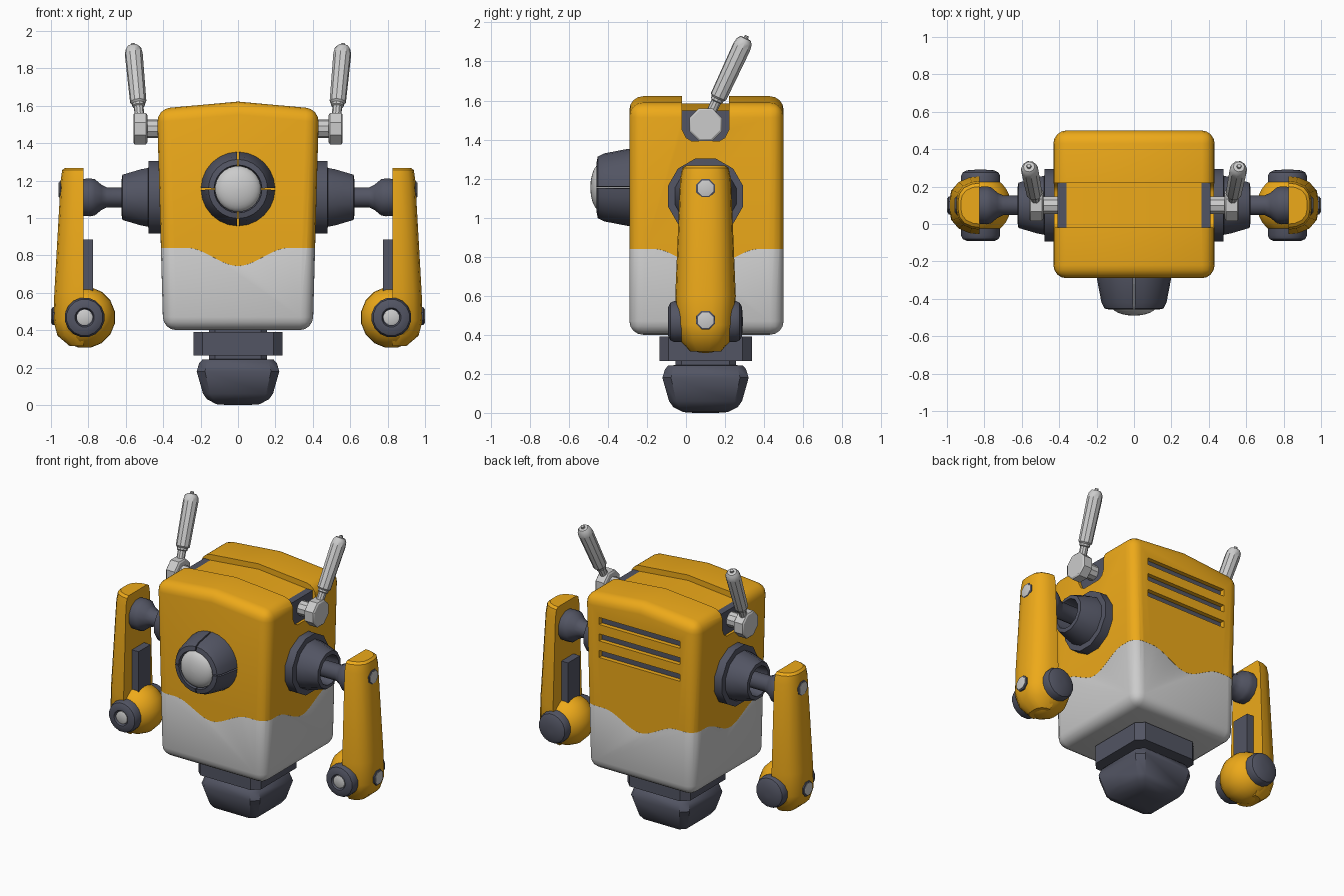
import bpy, bmesh
from math import sin, cos, pi, radians
from mathutils import Vector

if "Cube" in bpy.data.objects:
    bpy.data.objects.remove(bpy.data.objects["Cube"])


def material(name, color):
    m = bpy.data.materials.new(name)
    m.diffuse_color = color
    m.use_nodes = True
    m.node_tree.nodes["Principled BSDF"].inputs["Base Color"].default_value = m.diffuse_color
    return m


YELLOW = material("yellow_paint", (0.85, 0.40, 0.01, 1))
DARK = material("dark_rubber", (0.085, 0.09, 0.125, 1))
CY = 0.105  # depth of the body's centre plane


def finish(name, bm, mat=None):
    bmesh.ops.recalc_face_normals(bm, faces=bm.faces)
    me = bpy.data.meshes.new(name)
    bm.to_mesh(me)
    bm.free()
    ob = bpy.data.objects.new(name, me)
    bpy.context.collection.objects.link(ob)
    if mat:
        me.materials.append(mat)
    return ob


def loft(name, rings, mat=None):
    bm = bmesh.new()
    vs = [[bm.verts.new(p) for p in r] for r in rings]
    n = len(vs[0])
    for a, b in zip(vs, vs[1:]):
        for i in range(n):
            bm.faces.new((a[i], a[(i + 1) % n], b[(i + 1) % n], b[i]))
    bm.faces.new(vs[0])
    bm.faces.new(vs[-1])
    return finish(name, bm, mat)


def lathe(name, profile, origin, axis, sides, mat=None):
    """profile: (radius, distance along axis)"""
    q = Vector(axis).to_track_quat('Z', 'Y')
    o = Vector(origin)
    rings = []
    for r, t in profile:
        ang = [(i + 0.5) * 2 * pi / sides for i in range(sides)]
        rings.append([o + q @ Vector((r * cos(a), r * sin(a), t)) for a in ang])
    return loft(name, rings, mat)


def box(name, xs, ys, zs, mat=None):
    return loft(name, [[(xs[0], ys[0], z), (xs[1], ys[0], z), (xs[1], ys[1], z), (xs[0], ys[1], z)]
                       for z in zs], mat)


def apply_mod(ob, kind, **props):
    m = ob.modifiers.new(kind, kind)
    for k, v in props.items():
        setattr(m, k, v)
    bpy.context.view_layer.objects.active = ob
    bpy.ops.object.modifier_apply(modifier=m.name)


def boolean(ob, cutter, op='DIFFERENCE', keep=False):
    apply_mod(ob, 'BOOLEAN', object=cutter, operation=op, solver='EXACT')
    if not keep:
        bpy.data.objects.remove(cutter)


def body_block(name, mat=None):
    outline = [(-0.40, 0.4), (0.40, 0.4), (0.433, 1.583), (0, 1.622), (-0.433, 1.583)]
    ob = loft(name, [[(x, y, z) for x, z in outline] for y in (-0.29, 0.5)], mat)
    bm = bmesh.new()
    bm.from_mesh(ob.data)
    edges = [e for e in bm.edges if not all(abs(v.co.x) < 0.01 for v in e.verts)]
    bmesh.ops.bevel(bm, geom=edges, offset=0.07, segments=4, profile=0.5, affect='EDGES')
    bmesh.ops.recalc_face_normals(bm, faces=bm.faces)
    bm.to_mesh(ob.data)
    bm.free()
    return ob


# Wavy volume that divides the body into upper shell and lower tub
bm = bmesh.new()
bmesh.ops.create_grid(bm, x_segments=48, y_segments=48, size=0.63)
for v in bm.verts:
    v.co.y += CY
    t = min(abs(v.co.x), abs(v.co.y - CY))
    s = max(0, (0.27 - t) / 0.27)
    v.co.z = 0.84 - 0.097 * s * s * (3 - 2 * s)
ext = bmesh.ops.extrude_face_region(bm, geom=bm.faces[:])
for v in ext["geom"]:
    if isinstance(v, bmesh.types.BMVert):
        v.co.z = 0.1
wave = finish("wave_cutter", bm)

upper = body_block("upper_shell", YELLOW)
boolean(upper, wave, keep=True)
lower = body_block("lower_tub")
boolean(lower, wave, 'INTERSECT')
apply_mod(lower, 'BEVEL', width=0.014, segments=2, limit_method='ANGLE', angle_limit=radians(60))

# Recessed strip over the top
groove = [(-0.6, 1.527), (0, 1.585), (0.6, 1.527), (0.6, 1.8), (-0.6, 1.8)]
boolean(upper, loft("groove_cutter", [[(x, y, z) for x, z in groove] for y in (-0.02, 0.22)]))


def notch(name, xs, top, mat=None):
    u = [(-0.02, top), (-0.02, 1.45), (0.0, 1.41), (0.03, 1.392),
         (0.17, 1.392), (0.2, 1.41), (0.22, 1.45), (0.22, top)]
    return loft(name, [[(x, y, z) for y, z in u] for x in xs], mat)


# Side notches with dark plates
for s in (1, -1):
    boolean(upper, notch("notch_cutter", (s * 0.365, s * 0.6), 1.75))
    notch("antenna_plate", (s * 0.33, s * 0.41), 1.55, DARK)

# Back vents
for z in (1.425, 1.313, 1.2):
    boolean(upper, box("vent_cutter", (-0.305, 0.305), (0.462, 0.6), (z - 0.024, z + 0.024)))
    box("vent_backing", (-0.305, 0.305), (0.44, 0.47), (z - 0.024, z + 0.024), DARK)

# Eye: four ring quarters around a domed lens
EYE_Z = 1.155
ring = [(0.2, -0.27), (0.197, -0.3), (0.174, -0.42), (0.158, -0.452), (0.128, -0.458), (0.118, -0.27)]
for k in range(4):
    angs = [k * pi / 2 + 0.025 + i * (pi / 2 - 0.05) / 6 for i in range(7)]
    loft("eye_ring_quarter", [[(r * cos(a), y, EYE_Z + r * sin(a)) for r, y in ring] for a in angs], DARK)
dome = [(0.12, 0)] + [(0.123 * cos(a), 0.435 + 0.055 * sin(a)) for a in [i * pi / 16 for i in range(8)]] + [(0.004, 0.49)]
lathe("eye_lens", dome, (0, 0, EYE_Z), (0, -1, 0), 24)


# Base: chamfered-square lofts
def square_loft(name, levels, mat):
    rings = []
    for h, z in levels:
        a = h * 0.8
        rings.append([(x, CY - 0.005 + y, z) for x, y in
                      [(h, -a), (h, a), (a, h), (-a, h), (-h, a), (-h, -a), (-a, -h), (a, -h)]])
    return loft(name, rings, mat)


square_loft("base_collar", [(0.155, 0.43), (0.155, 0.39), (0.237, 0.39), (0.237, 0.265),
                            (0.155, 0.265), (0.155, 0.22)], DARK)
square_loft("base_foot", [(0.14, 0.245), (0.19, 0.243), (0.207, 0.225), (0.221, 0.18),
                          (0.187, 0.06), (0.165, 0.03), (0.115, 0.004), (0.06, 0)], DARK)

for s in (1, -1):
    X = (s, 0, 0)
    # Shoulder socket and shaft
    lathe("shoulder_socket", [(0.2, 0.38), (0.2, 0.478), (0.163, 0.48), (0.155, 0.52), (0.125, 0.618),
                              (0.1, 0.622), (0.09, 0.5)], (0, 0.1, 1.11), X, 12, DARK)
    lathe("shoulder_shaft", [(0.055, 0.48), (0.055, 0.70), (0.07, 0.73), (0.1, 0.765), (0.105, 0.79),
                             (0.1, 0.85)], (0, 0.1, 1.11), X, 12, DARK)

    # Arm: D-shaped section, flat on the inside
    rings = []
    for z, out, hw in [(1.268, 0.925, 0.10), (1.255, 0.94, 0.118), (1.2, 0.948, 0.13),
                       (0.6, 0.982, 0.155), (0.45, 0.987, 0.15), (0.37, 0.965, 0.125), (0.315, 0.9, 0.08)]:
        d = out - 0.825
        sec = [(0, -1), (0.35, -0.96), (0.72, -0.8), (0.94, -0.52), (1, -0.2),
               (1, 0.2), (0.94, 0.52), (0.72, 0.8), (0.35, 0.96), (0, 1)]
        rings.append([(s * (0.825 + d * u), 0.1 + hw * v, z) for u, v in sec])
    loft("upper_arm", rings, YELLOW)
    box("arm_inner_pad", (s * 0.775, s * 0.84), (0.035, 0.165), (0.58, 0.885), DARK)

    # Elbow ball with side caps
    E = (s * 0.82, 0.1, 0.468)
    prof = [(0.165 * cos(a), 0.163 * sin(a)) for a in [(-6 + i) * pi / 16 for i in range(13)]]
    lathe("hand_ball", prof, E, (0, 1, 0), 16, YELLOW)
    lathe("hand_cap_back", [(0.105, 0.08), (0.107, 0.155), (0.098, 0.175), (0.075, 0.187), (0.02, 0.191)],
          E, (0, 1, 0), 16, DARK)
    lathe("hand_cap_front", [(0.105, 0.08), (0.107, 0.16), (0.098, 0.18), (0.075, 0.191), (0.052, 0.191),
                             (0.045, 0.175)], E, (0, -1, 0), 16, DARK)
    lathe("hand_button", [(0.042, 0.15), (0.042, 0.183), (0.034, 0.187)], E, (0, -1, 0), 16)

    # Bolts on the outer side of the arm
    for z, x in ((1.15, 0.955), (0.475, 0.995)):
        lathe("bolt_seat", [(0.052, x - 0.07), (0.052, x - 0.004), (0.045, x)], (0, 0.1, z), X, 8, DARK)
        lathe("bolt_head", [(0.043, x - 0.03), (0.043, x + 0.003), (0.036, x + 0.005)], (0, 0.1, z), X, 8)

    # Antenna hinge and rod
    H = (0, 0.1, 1.477)
    lathe("antenna_axle", [(0.05, 0.38), (0.05, 0.5)], H, X, 10)
    lathe("antenna_hinge", [(0.08, 0.485), (0.09, 0.492), (0.09, 0.553), (0.08, 0.56)], H, X, 8)
    lathe("antenna_rod", [(0.026, 0), (0.026, 0.13), (0.034, 0.135), (0.034, 0.148), (0.044, 0.158),
                          (0.048, 0.44), (0.043, 0.47), (0.03, 0.488), (0.013, 0.49), (0.011, 0.503)],
          (s * 0.52, 0.1, 1.477), (s * 0.042, 0.21, 0.45), 10)

# Smooth the rounded surfaces, keep hard edges
bpy.ops.object.select_all(action='SELECT')
bpy.context.view_layer.objects.active = upper
bpy.ops.object.shade_smooth_by_angle(angle=radians(35))
